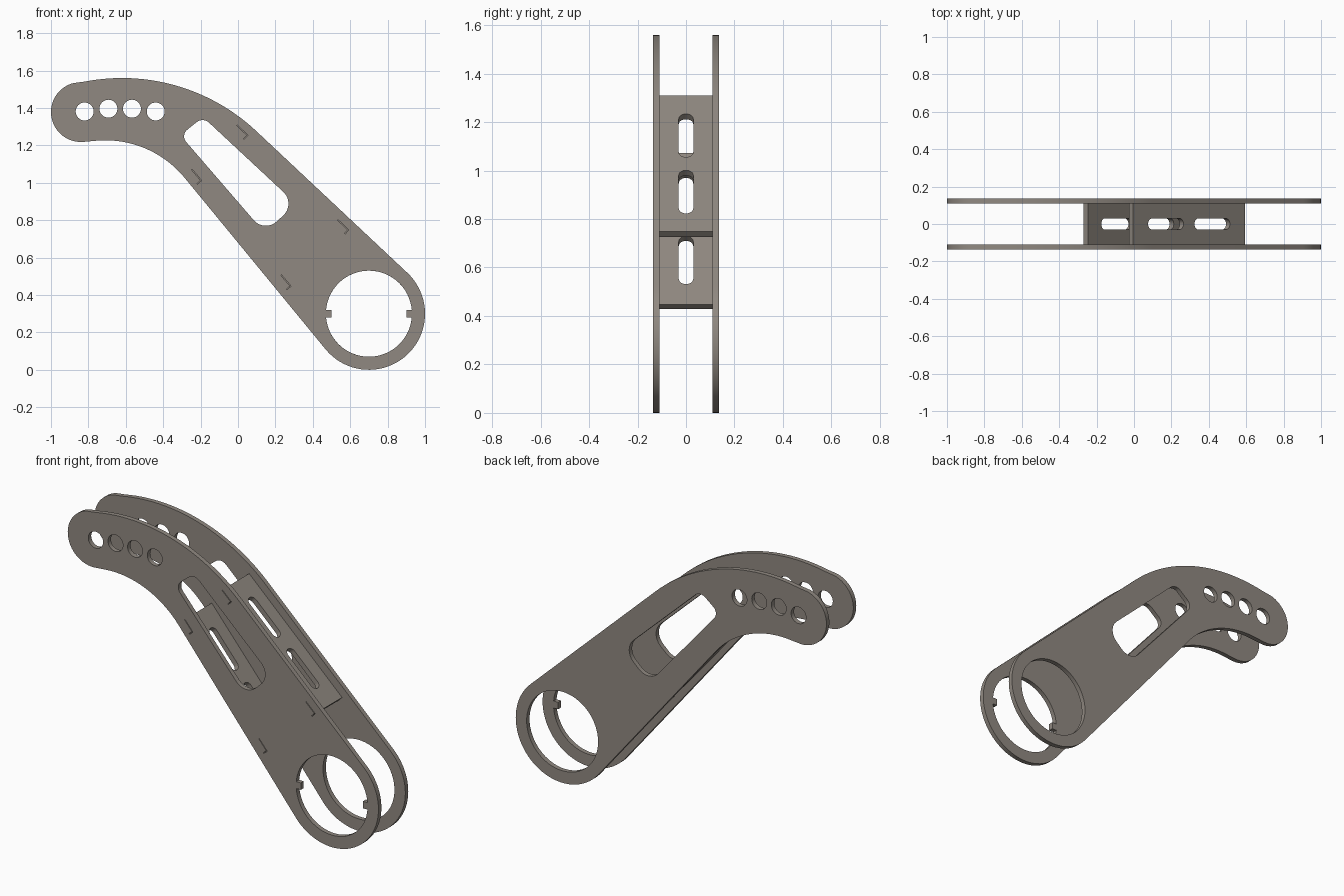
import bpy, bmesh, math
from mathutils import Vector, Matrix

if "Cube" in bpy.data.objects:
    bpy.data.objects.remove(bpy.data.objects["Cube"])

paint = bpy.data.materials.new("warm_grey")
paint.diffuse_color = (0.28, 0.25, 0.22, 1)
paint.use_nodes = True
paint.node_tree.nodes["Principled BSDF"].inputs["Base Color"].default_value = paint.diffuse_color


def arc(cx, cy, r, a0, a1, n):
    """Points along an arc, angles in degrees."""
    pts = []
    for i in range(n + 1):
        a = math.radians(a0 + (a1 - a0) * i / n)
        pts.append((cx + r * math.cos(a), cy + r * math.sin(a)))
    return pts


def circle(cx, cy, r, n=32):
    return arc(cx, cy, r, 0, 360, n)[:-1]


def rounded(corners, n=8):
    """Counter-clockwise convex polygon of (x, y, radius) with rounded corners."""
    pts = []
    for i, (x, y, r) in enumerate(corners):
        p = Vector((x, y))
        a = (Vector(corners[i - 1][:2]) - p).normalized()
        b = (Vector(corners[(i + 1) % len(corners)][:2]) - p).normalized()
        half = a.angle(b) / 2
        c = p + (a + b).normalized() * (r / math.sin(half))
        v0 = p + a * (r / math.tan(half)) - c
        v1 = p + b * (r / math.tan(half)) - c
        a0 = math.degrees(math.atan2(v0.y, v0.x))
        a1 = math.degrees(math.atan2(v1.y, v1.x))
        if a1 < a0:
            a1 += 360
        pts += arc(c.x, c.y, r, a0, a1, n)
    return pts


def sheet(name, loops, thickness, matrix):
    """Flat plate from an outline plus hole loops."""
    cu = bpy.data.curves.new(name + "_profile", 'CURVE')
    cu.dimensions = '2D'
    cu.fill_mode = 'BOTH'
    cu.extrude = thickness / 2
    for loop in loops:
        sp = cu.splines.new('POLY')
        sp.points.add(len(loop) - 1)
        for pt, (x, y) in zip(sp.points, loop):
            pt.co = (x, y, 0, 1)
        sp.use_cyclic_u = True
    tmp = bpy.data.objects.new(name + "_profile", cu)
    bpy.context.collection.objects.link(tmp)
    bpy.context.view_layer.update()
    dg = bpy.context.evaluated_depsgraph_get()
    mesh = bpy.data.meshes.new_from_object(tmp.evaluated_get(dg))
    bpy.data.objects.remove(tmp)
    bm = bmesh.new()
    bm.from_mesh(mesh)
    bmesh.ops.remove_doubles(bm, verts=bm.verts, dist=1e-5)
    bmesh.ops.recalc_face_normals(bm, faces=bm.faces)
    bm.to_mesh(mesh)
    bm.free()
    mesh.name = name
    mesh.materials.clear()
    mesh.materials.append(paint)
    ob = bpy.data.objects.new(name, mesh)
    bpy.context.collection.objects.link(ob)
    ob.matrix_world = matrix
    bpy.ops.object.select_all(action='DESELECT')
    ob.select_set(True)
    bpy.context.view_layer.objects.active = ob
    bpy.ops.object.shade_smooth_by_angle(angle=math.radians(30))


# Side plate outline: ring end, outer bend, rounded tip, inner bend
outline = (arc(0.70, 0.30, 0.30, -140, 47, 40)
           + arc(-0.62, 0.51, 1.05, 47, 101, 28)
           + arc(-0.84, 1.378, 0.16, 104, 276, 32)
           + arc(-0.71, 0.677, 0.55, 97, 40, 20))

# Large hole; on the front plate two small keys point inward
hx, hz, hr = 0.70, 0.30, 0.23
k = math.degrees(math.asin(0.02 / hr))
keyed_hole = (arc(hx, hz, hr, k, 180 - k, 32)
              + [(hx - 0.2, hz + 0.02), (hx - 0.2, hz - 0.02)]
              + arc(hx, hz, hr, 180 + k, 360 - k, 32)
              + [(hx + 0.2, hz - 0.02), (hx + 0.2, hz + 0.02)])
plain_hole = circle(hx, hz, hr, 64)

# Tapered window and row of adjustment holes
window = rounded([(-0.187, 1.351, 0.05), (-0.308, 1.254, 0.045),
                  (0.142, 0.733, 0.085), (0.310, 0.888, 0.085)])
pins = [circle(x, z, 0.048) for x, z in
        ((-0.82, 1.381), (-0.693, 1.396), (-0.567, 1.396), (-0.44, 1.381))]

# Slotted cross plates, and the fine L-shaped slits that mark them on the front
brace = [(0, -0.11), (0.82, -0.11), (0.82, 0.11), (0, 0.11)]
slots = [arc(s + 0.23, 0, 0.03, -90, 90, 12) + arc(s + 0.03, 0, 0.03, 90, 270, 12)
         for s in (0.11, 0.45)]
slits = []
w = 0.004
for name, start, end in (("upper_cross_plate", (-0.005, 1.309), (0.594, 0.747)),
                         ("lower_cross_plate", (-0.246, 1.073), (0.283, 0.448))):
    origin = Vector((start[0], 0, start[1]))
    d = Vector((end[0] - start[0], 0, end[1] - start[1])).normalized()
    across = Vector((0, 1, 0))
    n = d.cross(across)
    m = Matrix((d, across, n)).transposed().to_4x4()
    m.translation = origin - n * 0.015
    sheet(name, [brace] + slots, 0.03, m)
    for s in (0, 0.74):
        ell = [(s, 0), (s, -w), (s + 0.08 - w, -w), (s + 0.08 - w, -0.03),
               (s + 0.08, -0.03), (s + 0.08, 0)]
        pts = [origin + d * a + n * b for a, b in ell]
        slits.append([(p.x, p.z) for p in pts])

# Two side plates
upright = Matrix.Rotation(math.pi / 2, 4, 'X')
for name, y, holes in (("front_side_plate", -0.1235, [keyed_hole] + slits),
                       ("back_side_plate", 0.1235, [plain_hole])):
    sheet(name, [outline, window] + holes + pins, 0.027,
          Matrix.Translation((0, y, 0)) @ upright)
